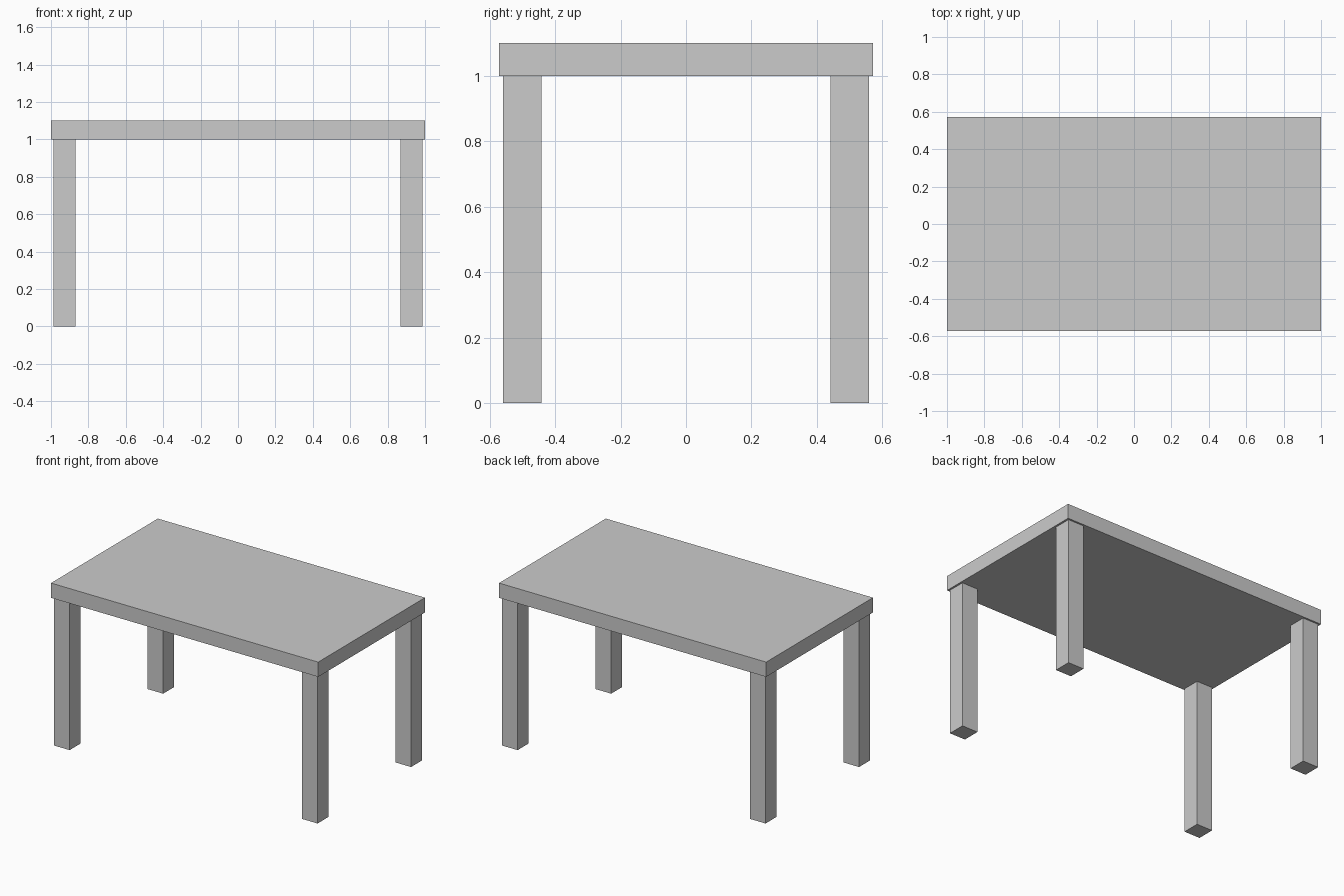
import bpy

if "Cube" in bpy.data.objects:
    bpy.data.objects.remove(bpy.data.objects["Cube"])


def box(name, center, size):
    bpy.ops.mesh.primitive_cube_add(size=1, location=center)
    obj = bpy.context.object
    obj.name = name
    obj.scale = size
    bpy.ops.object.transform_apply(location=False, rotation=False, scale=True)
    return obj


TOP_Z, THICKNESS, LEG = 1.0, 0.1, 0.118

# Flat slab top
box("tabletop", (0, 0, TOP_Z + THICKNESS / 2), (2.0, 1.142, THICKNESS))

# Four square legs, slightly inset from the edges of the top
for side, sx in (("left", -1), ("right", 1)):
    for end, sy in (("front", -1), ("back", 1)):
        box(f"{end}_{side}_leg", (sx * 0.928, sy * 0.5, TOP_Z / 2), (LEG, LEG, TOP_Z))
